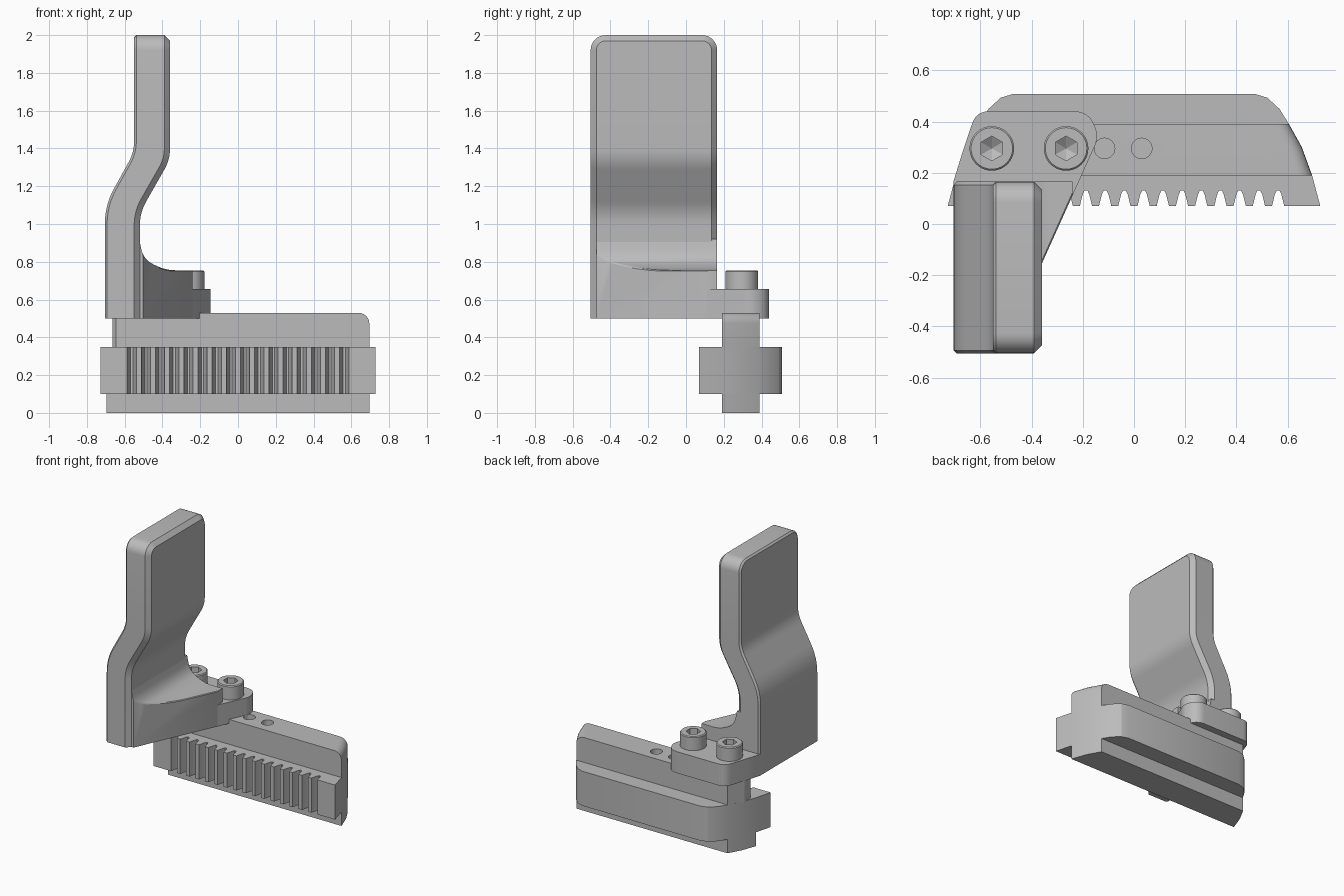
import bpy, bmesh, math
from mathutils import Vector

old = bpy.data.objects.get("Cube")
if old:
    bpy.data.objects.remove(old, do_unlink=True)

steel = bpy.data.materials.new("grey_steel")
steel.use_nodes = True
GREY = (0.5, 0.5, 0.5, 1)
steel.diffuse_color = GREY
steel.node_tree.nodes["Principled BSDF"].inputs["Base Color"].default_value = GREY


def rounded(points, steps=6):
    """Outline whose (u, v, t) points are rounded over tangent length t."""
    out = []
    for i, p in enumerate(points):
        c = Vector(p[:2])
        if len(p) == 2:
            out.append(c)
            continue
        a, b = Vector(points[i - 1][:2]), Vector(points[(i + 1) % len(points)][:2])
        a = c + (a - c).normalized() * p[2]
        b = c + (b - c).normalized() * p[2]
        for k in range(steps + 1):
            s = k / steps
            out.append(a * (1 - s) ** 2 + c * 2 * s * (1 - s) + b * s * s)
    return out


def prism(outline, lo, hi, axis="z"):
    """Extrude an outline along z (plan) or along y (side profile)."""
    bm = bmesh.new()
    place = (lambda p, h: (p[0], p[1], h)) if axis == "z" else (lambda p, h: (p[0], h, p[1]))
    low = [bm.verts.new(place(p, lo)) for p in outline]
    high = [bm.verts.new(place(p, hi)) for p in outline]
    bm.faces.new(low)
    bm.faces.new(high)
    n = len(low)
    for i in range(n):
        j = (i + 1) % n
        bm.faces.new((low[i], low[j], high[j], high[i]))
    bmesh.ops.recalc_face_normals(bm, faces=bm.faces)
    return bm


def bevel(bm, edges, offset, segments=1):
    bmesh.ops.bevel(bm, geom=edges, offset=offset, offset_type="OFFSET",
                    segments=segments, profile=0.5, affect="EDGES", clamp_overlap=True)
    bm.normal_update()


def between(bm, test_a, test_b):
    """Edges whose two faces have normals passing the two tests."""
    found = []
    for e in bm.edges:
        if len(e.link_faces) == 2:
            a, b = (f.normal for f in e.link_faces)
            if (test_a(a) and test_b(b)) or (test_a(b) and test_b(a)):
                found.append(e)
    return found


def finish(bm, name):
    bmesh.ops.recalc_face_normals(bm, faces=bm.faces)
    mesh = bpy.data.meshes.new(name)
    bm.to_mesh(mesh)
    bm.free()
    mesh.materials.append(steel)
    obj = bpy.data.objects.new(name, mesh)
    bpy.context.collection.objects.link(obj)
    return obj


def activate(obj):
    bpy.ops.object.select_all(action="DESELECT")
    obj.select_set(True)
    bpy.context.view_layer.objects.active = obj


def smooth(obj):
    activate(obj)
    bpy.ops.object.shade_smooth_by_angle(angle=math.radians(25))


def cut(obj, cutter):
    cutter.hide_render = True
    activate(obj)
    mod = obj.modifiers.new("cut", "BOOLEAN")
    mod.operation, mod.solver, mod.object = "DIFFERENCE", "EXACT", cutter
    bpy.ops.object.modifier_apply(modifier=mod.name)
    bpy.data.objects.remove(cutter, do_unlink=True)


def circle(x, y, r, n, start=0.0):
    return [(x + r * math.cos(start + math.tau * i / n),
             y + r * math.sin(start + math.tau * i / n)) for i in range(n)]


# Toothed rack with curved ends
PITCH = 0.075
end = [(0.727, 0.07), (0.695, 0.19), (0.655, 0.3), (0.605, 0.39),
       (0.567, 0.45), (0.52, 0.493), (0.47, 0.508)]
outline = []
for i in range(16):
    c = (i - 7.5) * PITCH
    outline += [(c + dx, y) for dx, y in
                ((-0.024, 0.07), (-0.013, 0.115), (-0.006, 0.13),
                 (0.006, 0.13), (0.013, 0.115), (0.024, 0.07))]
outline += end + [(-x, y) for x, y in reversed(end)]
smooth(finish(prism(outline, 0.1, 0.35), "toothed_rack"))

# Spine under and over the rack, following the same curved ends
spine_end = end[1:4]
smooth(finish(prism(spine_end + [(-x, y) for x, y in reversed(spine_end)], 0, 0.35), "lower_spine"))
bm = prism(spine_end + [(-0.605, 0.39), (-0.665, 0.28), (-0.665, 0.215), (-0.645, 0.19)], 0.33, 0.53)
bevel(bm, between(bm, lambda n: n.z > 0.9, lambda n: n.x > 0.5), 0.055, 6)
upper_spine = finish(bm, "upper_spine")
for x in (-0.115, 0.03):
    cut(upper_spine, finish(prism(circle(x, 0.295, 0.04, 32), 0.36, 0.6), "hole_cutter"))
smooth(upper_spine)

# Cranked upright finger
profile = rounded([(-0.705, 0.5), (-0.705, 1.1, 0.1), (-0.55, 1.38, 0.06), (-0.55, 2.0),
                   (-0.36, 2.0), (-0.36, 1.34, 0.06), (-0.52, 1.06, 0.07), (-0.52, 0.5)])
bm = prism(profile, -0.505, 0.165, "y")
bevel(bm, between(bm, lambda n: n.z > 0.9, lambda n: abs(n.y) > 0.9), 0.08, 8)
for side, width in ((1, 0.03), (-1, 0.012)):
    rim = between(bm, lambda n: n.x * side > 0.5, lambda n: abs(n.x) < 0.05 and n.z > -0.9)
    bevel(bm, rim, width)
smooth(finish(bm, "upright_finger"))

# Gusset with a slanted front wall and chamfered top rim
profile = rounded([(-0.6, 0.5), (-0.24, 0.5), (-0.24, 0.755), (-0.38, 0.755, 0.05),
                   (-0.5, 0.81, 0.06), (-0.523, 0.92), (-0.6, 0.92)])
bm = prism(profile, -0.475, 0.165, "y")
wall = Vector((0.91, -0.41, 0)).normalized()
bmesh.ops.bisect_plane(bm, geom=bm.verts[:] + bm.edges[:] + bm.faces[:],
                       plane_co=(-0.362, -0.16, 0), plane_no=wall, clear_outer=True)
bmesh.ops.holes_fill(bm, edges=[e for e in bm.edges if e.is_boundary])
bmesh.ops.recalc_face_normals(bm, faces=bm.faces)
bm.normal_update()
bevel(bm, between(bm, lambda n: n.dot(wall) > 0.98, lambda n: n.z > 0.3), 0.025)
smooth(finish(bm, "gusset"))

# Mounting lug bolted on the spine
lug = rounded([(-0.705, 0.1), (-0.245, 0.1), (-0.137, 0.34, 0.04), (-0.175, 0.44, 0.06),
               (-0.615, 0.44, 0.05), (-0.66, 0.31, 0.05), (-0.705, 0.165)])
smooth(finish(prism(lug, 0.5, 0.655), "mounting_lug"))

# Socket head bolts
for label, x in (("outer", -0.555), ("inner", -0.265)):
    bm = prism(circle(x, 0.295, 0.087, 40), 0.64, 0.755)
    bevel(bm, between(bm, lambda n: n.z > 0.9, lambda n: abs(n.z) < 0.1), 0.006)
    bolt = finish(bm, label + "_bolt")
    bm = prism(circle(x, 0.295, 0.048, 6, math.pi / 6), 0.705, 0.8)
    floor = [f for f in bm.faces if f.normal.z < -0.9]
    tip = bmesh.ops.poke(bm, faces=floor)["verts"][0]
    tip.co.z -= 0.03
    cut(bolt, finish(bm, "socket_cutter"))
    smooth(bolt)
